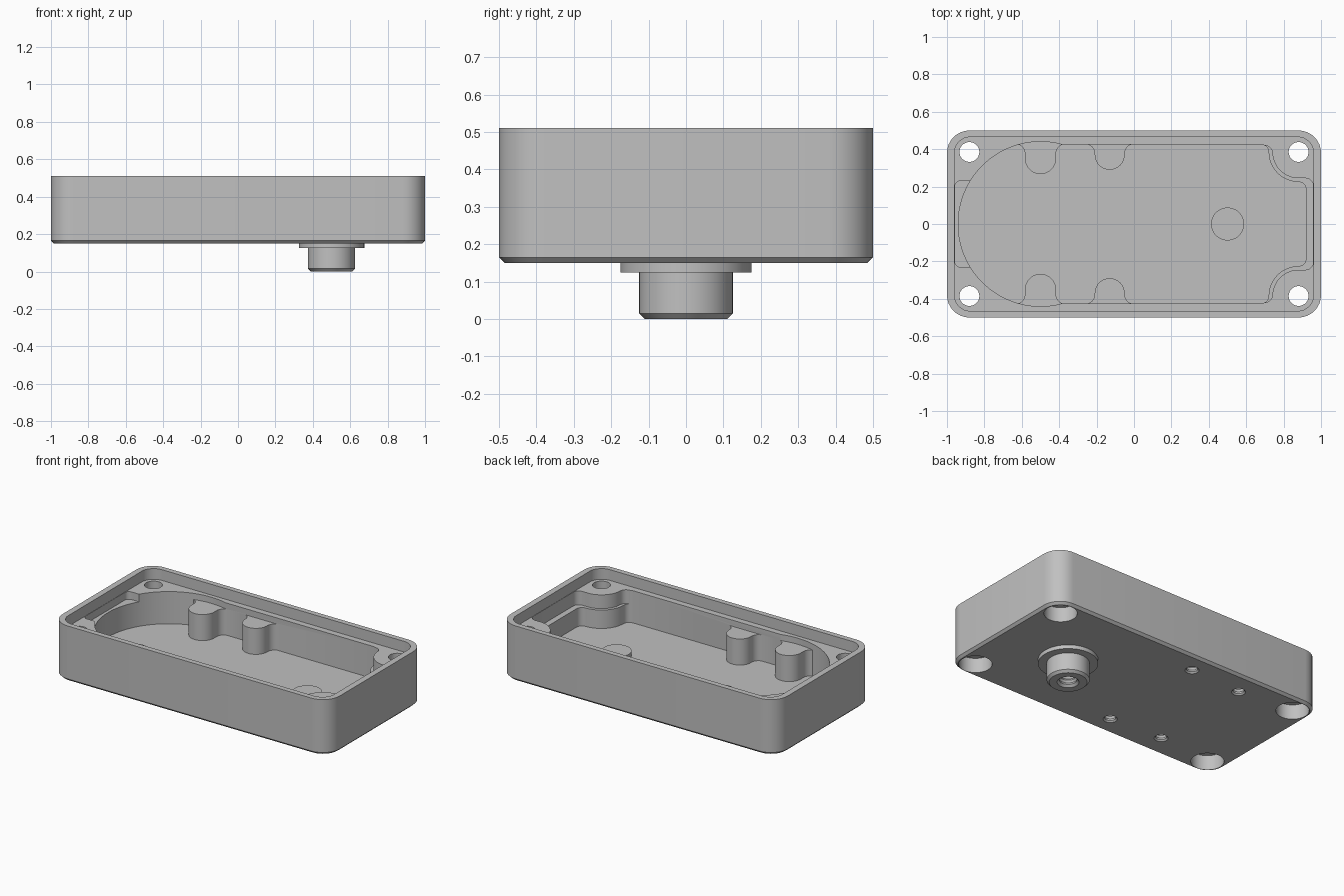
import bpy, bmesh
from math import sin, cos, radians, pi

cube = bpy.data.objects.get("Cube")
if cube:
    bpy.data.objects.remove(cube, do_unlink=True)

grey = bpy.data.materials.new("plain grey")
grey.use_nodes = True
grey.diffuse_color = (0.53, 0.53, 0.53, 1)
grey.node_tree.nodes["Principled BSDF"].inputs["Base Color"].default_value = (0.53, 0.53, 0.53, 1)

FLOOR, LEDGE, TOP, BASE = 0.23, 0.44, 0.51, 0.15
SCREW_X, SCREW_Y = 0.88, 0.385


def solid(name, rings):
    """Closed solid lofted through rings of equal point count."""
    bm = bmesh.new()
    loops = [[bm.verts.new(p) for p in ring] for ring in rings]
    n = len(loops[0])
    for a, b in zip(loops, loops[1:]):
        for i in range(n):
            j = (i + 1) % n
            bm.faces.new((a[i], a[j], b[j], b[i]))
    bm.faces.new(loops[0][::-1])
    bm.faces.new(loops[-1])
    bmesh.ops.recalc_face_normals(bm, faces=bm.faces)
    mesh = bpy.data.meshes.new(name)
    bm.to_mesh(mesh)
    bm.free()
    mesh.materials.append(grey)
    obj = bpy.data.objects.new(name, mesh)
    bpy.context.scene.collection.objects.link(obj)
    return obj


def prism(name, pts, z0, z1):
    return solid(name, [[(x, y, z) for x, y in pts] for z in (z0, z1)])


def arc(cx, cy, r, a0, a1, n=8):
    angles = [radians(a0 + (a1 - a0) * i / n) for i in range(n + 1)]
    return [(cx + r * cos(a), cy + r * sin(a)) for a in angles]


def lathe(name, x, y, profile, n=48):
    return solid(name, [[(x + r * cos(2 * pi * i / n), y + r * sin(2 * pi * i / n), z)
                         for i in range(n)] for r, z in profile])


def rounded(hx, hy, r):
    pts = []
    for k, (sx, sy) in enumerate([(1, 1), (-1, 1), (-1, -1), (1, -1)]):
        pts += arc(sx * (hx - r), sy * (hy - r), r, 90 * k, 90 * k + 90)
    return pts


def mirrored(half):
    return half + [(x, -y) for x, y in reversed(half)]


def post_notch(r, wall_x, wall_y, f=0.04):
    """Pocket edge running round a screw post, with blended ends."""
    return (arc(SCREW_X - r - f, wall_y - f, f, 90, 0, 5)
            + arc(SCREW_X, SCREW_Y, r, 180, 270, 12)
            + arc(wall_x - f, SCREW_Y - r - f, f, 90, 0, 5))


def threaded(name, x, y, r, z0, depth, turns=5):
    profile = [(r * 1.15, z0 - 0.02), (r * 1.15, z0), (r * 0.9, z0 + r * 0.25)]
    step = (depth - r * 0.25) / turns
    for i in range(turns):
        z = z0 + r * 0.25 + i * step
        profile += [(r, z + step / 2), (r * 0.85, z + step)]
    return lathe(name, x, y, profile, 24)


# Outer body with a chamfered underside
body = solid("enclosure_body", [[(x, y, z) for x, y in rounded(1 - i, 0.5 - i, 0.12 - i)]
                                for i, z in ((0.015, BASE), (0, BASE + 0.015), (0, TOP))])


def combine(tool, operation):
    mod = body.modifiers.new(tool.name, "BOOLEAN")
    mod.operation, mod.solver, mod.object = operation, "EXACT", tool
    bpy.context.view_layer.objects.active = body
    bpy.ops.object.modifier_apply(modifier=mod.name)
    bpy.data.objects.remove(tool, do_unlink=True)


def cut(tool):
    combine(tool, "DIFFERENCE")


def add(tool):
    combine(tool, "UNION")


# Lid recess and main pocket
cut(prism("lid_recess", rounded(0.96, 0.465, 0.085), LEDGE, 0.6))
pocket = arc(-0.5, 0, 0.44, 180, 75, 24)[1:] + post_notch(0.16, 0.92, 0.425)
cut(prism("main_pocket", mirrored(pocket), FLOOR, 0.6))

# Shallow shelves at both ends
cut(prism("right_shelf", mirrored([(0.5, 0.42)] + post_notch(0.14, 0.958, 0.42)), 0.35, 0.6))
left_half = arc(-0.928, 0.2, 0.03, 180, 90, 5) + [(-0.7, 0.23)]
cut(prism("left_shelf", mirrored(left_half), 0.39, 0.6))

# Wall posts, flared where they meet the wall
for side in (1, -1):
    for x, y, r in ((-0.5, 0.35, 0.083), (-0.13, 0.37, 0.08)):
        f = 0.05
        wall = 0.427
        pts = ([(x - r - f, 0.455)] + arc(x - r - f, wall - f, f, 90, 0, 6)
               + arc(x, y, r, 180, 360, 20)
               + arc(x + r + f, wall - f, f, 180, 90, 6) + [(x + r + f, 0.455)])
        add(prism("wall_post", [(px, side * py) for px, py in pts], 0.2, 0.4))
        cut(threaded("post_hole", x, side * y, 0.036, BASE, 0.14))

# Flanged stem underneath and its pad on the floor
add(lathe("stem", 0.5, 0, [(0.11, 0), (0.125, 0.015), (0.125, 0.125),
                           (0.175, 0.125), (0.175, 0.19)], 64))
add(lathe("floor_pad", 0.5, 0, [(0.088, 0.2), (0.088, 0.26)]))
cut(threaded("stem_hole", 0.5, 0, 0.056, 0, 0.2, 7))

# Corner screw holes with counterbores from below
for sx in (1, -1):
    for sy in (1, -1):
        cut(lathe("screw_hole", sx * SCREW_X, sy * SCREW_Y,
                  [(0.097, 0.1), (0.097, 0.245), (0.053, 0.245), (0.053, 0.6)]))

body.select_set(True)
bpy.context.view_layer.objects.active = body
bpy.ops.object.shade_smooth_by_angle(angle=radians(30))
